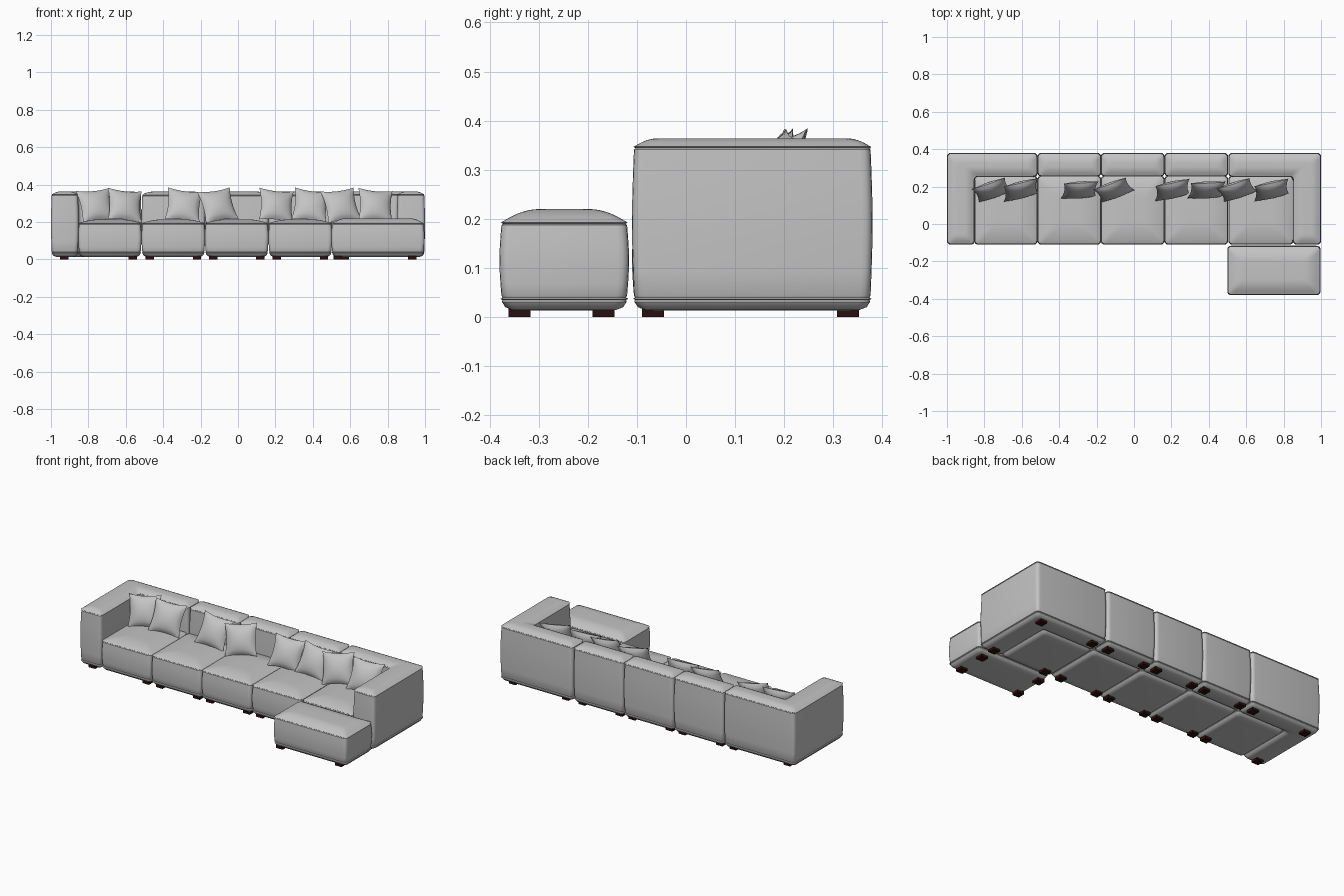
import bpy, bmesh, math
from mathutils import Matrix, Vector

if "Cube" in bpy.data.objects:
    bpy.data.objects.remove(bpy.data.objects["Cube"])


def material(name, rgb):
    m = bpy.data.materials.new(name)
    m.diffuse_color = (*rgb, 1)
    m.use_nodes = True
    m.node_tree.nodes["Principled BSDF"].inputs["Base Color"].default_value = m.diffuse_color
    return m


FABRIC = material("grey fabric", (0.55, 0.55, 0.55))
WOOD = material("dark brown wood", (0.022, 0.005, 0.005))


def finish(bm, name, mat, angle=40):
    bmesh.ops.recalc_face_normals(bm, faces=bm.faces)
    me = bpy.data.meshes.new(name)
    bm.to_mesh(me)
    bm.free()
    ob = bpy.data.objects.new(name, me)
    bpy.context.collection.objects.link(ob)
    me.materials.append(mat)
    bpy.ops.object.select_all(action='DESELECT')
    ob.select_set(True)
    bpy.context.view_layer.objects.active = ob
    if angle:
        bpy.ops.object.shade_smooth_by_angle(angle=math.radians(angle))
    return ob


def ring(outline, inset, radius=0.022, steps=5):
    """Counter-clockwise outline moved inwards, with rounded corners."""
    pts = [Vector(p) for p in outline]
    n = len(pts)
    moved = []
    for i, p in enumerate(pts):
        a = (p - pts[i - 1]).normalized()
        b = (pts[(i + 1) % n] - p).normalized()
        moved.append(p + inset * (Vector((-a.y, a.x)) + Vector((-b.y, b.x))))
    out = []
    for i, p in enumerate(moved):
        a, b = moved[i - 1] - p, moved[(i + 1) % n] - p
        r = min(radius, 0.45 * a.length, 0.45 * b.length)
        s, e = p + a.normalized() * r, p + b.normalized() * r
        for k in range(steps):
            t = k / (steps - 1)
            out.append(s * (1 - t) ** 2 + p * 2 * t * (1 - t) + e * t * t)
    return out


def upholstered(name, outline, z0, z1, dome, cap):
    """Soft block: piped seam near the floor and below a domed top."""
    low, high = z0 + 0.022, z1 - dome
    prof = [(0.05, z0), (0.025, z0 + 0.001), (0.009, z0 + 0.007), (0.002, z0 + 0.018)]
    prof += [(0.003, low), (-0.001, low + 0.002), (0.003, low + 0.005)]
    for k in range(7):
        t = k / 6
        z = low + 0.009 + (high - low - 0.016) * t
        prof.append((0.001 - 0.004 * math.sin(math.pi * t), z))
    prof += [(0.004, high - 0.004), (0.0, high - 0.001), (0.006, high + 0.002)]
    for k in range(1, 7):
        t = k / 6
        prof.append((0.006 + (cap - 0.006) * t,
                     high + 0.002 + (dome - 0.002) * (1 - (1 - t) ** 2)))
    bm = bmesh.new()
    loops = [[bm.verts.new((p.x, p.y, z)) for p in ring(outline, i)] for i, z in prof]
    for lo, hi in zip(loops, loops[1:]):
        for j in range(len(lo)):
            bm.faces.new((lo[j - 1], lo[j], hi[j], hi[j - 1]))
    bm.faces.new(loops[0][::-1])
    bm.faces.new(loops[-1])
    return finish(bm, name, FABRIC)


def rect(x0, x1, y0, y1):
    return [(x0, y0), (x1, y0), (x1, y1), (x0, y1)]


def feet(name, xs, ys):
    for x in xs:
        for y in ys:
            bm = bmesh.new()
            bmesh.ops.create_cube(bm, size=1, matrix=Matrix.Translation((x, y, 0.0115))
                                  @ Matrix.Diagonal((0.045, 0.045, 0.023, 1)))
            finish(bm, name, WOOD, None)


def pillow(x, y, z, turn, roll, lean=-25, half=0.094, thick=0.034, n=14):
    """Square pillow with pinched corners, leaning on the back."""
    mat = (Matrix.Translation((x, y, z)) @ Matrix.Rotation(math.radians(turn), 4, 'Z')
           @ Matrix.Rotation(math.radians(lean), 4, 'X')
           @ Matrix.Rotation(math.radians(roll), 4, 'Y'))
    bm = bmesh.new()
    for side in (-1, 1):
        g = {}
        for i in range(n + 1):
            for j in range(n + 1):
                u, v = 2 * i / n - 1, 2 * j / n - 1
                px = half * u * (1 - 0.11 * (1 - v * v))
                pz = half * v * (1 - 0.11 * (1 - u * u))
                d = thick * ((1 - u * u) * (1 - v * v)) ** 0.6
                g[i, j] = bm.verts.new(mat @ Vector((px, side * d, pz)))
        for i in range(n):
            for j in range(n):
                bm.faces.new((g[i, j], g[i + 1, j], g[i + 1, j + 1], g[i, j + 1]))
    bmesh.ops.remove_doubles(bm, verts=bm.verts, dist=0.0001)
    finish(bm, "pillow", FABRIC, 60)


FRONT, INNER, REAR = -0.107, 0.255, 0.377
Z0, TOP, SEAT = 0.013, 0.364, 0.214

# corner modules: L-shaped arm and back, with a seat inside
left = [(-0.997, FRONT), (-0.855, FRONT), (-0.855, INNER),
        (-0.519, INNER), (-0.519, REAR), (-0.997, REAR)]
right = [(0.997, FRONT), (0.997, REAR), (0.508, REAR),
         (0.508, INNER), (0.853, INNER), (0.853, FRONT)]
upholstered("left_arm_and_back", left, Z0, TOP, 0.016, 0.05)
upholstered("right_arm_and_back", right, Z0, TOP, 0.016, 0.05)
upholstered("left_seat", rect(-0.851, -0.519, FRONT, INNER), Z0, SEAT, 0.02, 0.11)
upholstered("right_seat", rect(0.508, 0.849, FRONT, INNER), Z0, SEAT, 0.02, 0.11)
feet("corner_foot", (-0.928, -0.563, 0.572, 0.931), (-0.067, 0.33))

# three armless middle modules
for x0 in (-0.513, -0.174, 0.166):
    x1 = x0 + 0.334
    upholstered("middle_seat", rect(x0, x1, FRONT, INNER), Z0, SEAT, 0.02, 0.11)
    upholstered("middle_back", rect(x0, x1, INNER + 0.002, REAR), Z0, TOP - 0.002, 0.016, 0.05)
    feet("middle_foot", (x0 + 0.042, x0 + 0.294), (-0.067, 0.33))

# ottoman in front of the right corner
upholstered("ottoman", rect(0.502, 0.994, -0.377, -0.119), Z0, 0.22, 0.026, 0.08)
feet("ottoman_foot", (0.533, 0.931), (-0.339, -0.168))

# loose pillows: x, turn about vertical, sideways roll
for x, turn, roll in ((-0.76, 17, -5), (-0.605, 17, 7), (-0.29, 7, 8), (-0.108, 17, -8),
                      (0.205, 15, 7), (0.388, 6, 8), (0.55, 15, -7), (0.735, 15, 6)):
    pillow(x, 0.182, 0.289, turn, roll)
